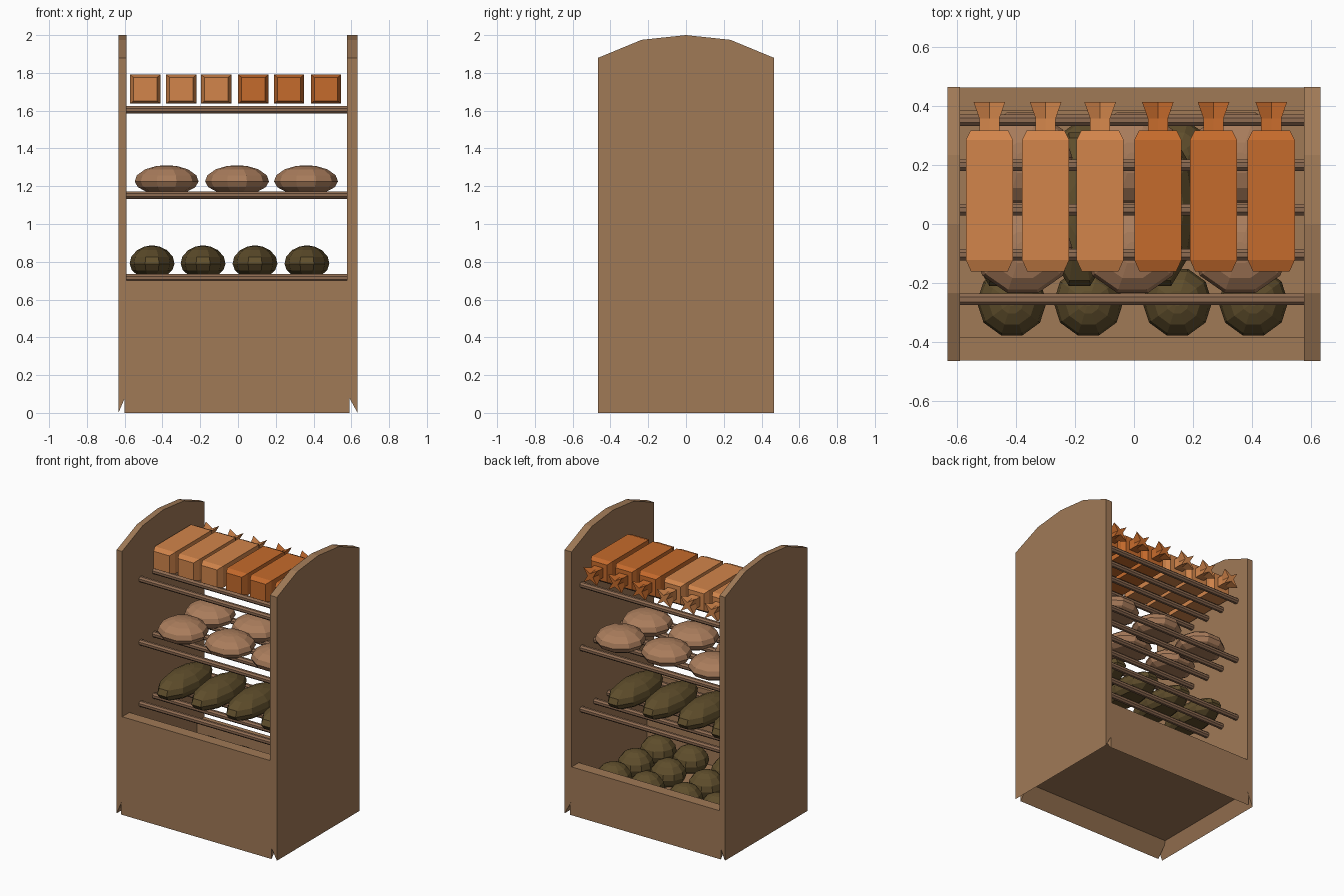
import bpy, bmesh, math

if "Cube" in bpy.data.objects:
    bpy.data.objects.remove(bpy.data.objects["Cube"])


def material(name, rgb):
    m = bpy.data.materials.new(name)
    m.diffuse_color = (*rgb, 1)
    m.use_nodes = True
    m.node_tree.nodes["Principled BSDF"].inputs["Base Color"].default_value = m.diffuse_color
    return m


WOOD = material("wood", (0.352, 0.192, 0.094))
ROD = material("rod_wood", (0.27, 0.147, 0.083))
TAN = material("tan_crust", (0.402, 0.205, 0.107))
RYE = material("dark_rye_crust", (0.115, 0.076, 0.025))
LIGHT = material("light_orange_bag", (0.645, 0.235, 0.07))
DARK = material("dark_orange_bag", (0.56, 0.145, 0.025))


def loft(name, rings, mat):
    """Skin a list of equal-length point rings, closed at both ends."""
    bm = bmesh.new()
    vs = [[bm.verts.new(p) for p in ring] for ring in rings]
    n = len(vs[0])
    for a, b in zip(vs, vs[1:]):
        for i in range(n):
            j = (i + 1) % n
            bm.faces.new((a[i], a[j], b[j], b[i]))
    bm.faces.new(vs[0])
    bm.faces.new(vs[-1])
    bmesh.ops.recalc_face_normals(bm, faces=bm.faces)
    me = bpy.data.meshes.new(name)
    bm.to_mesh(me)
    bm.free()
    me.materials.append(mat)
    ob = bpy.data.objects.new(name, me)
    bpy.context.collection.objects.link(ob)
    return ob


UNDER = 0.10  # height of the recessed underside

# Side panels with arched tops; the bottom edge slopes up on the inside
arch = [(0.465, 1.88), (0.235, 1.975), (0, 2.0), (-0.235, 1.975), (-0.465, 1.88)]
for name, x_out, x_in in (("left_side", -0.633, -0.59), ("right_side", 0.633, 0.578)):
    rings = [[(x, -0.465, z0), (x, 0.465, z0)] + [(x, y, z) for y, z in arch]
             for x, z0 in ((x_out, 0), (x_in, UNDER))]
    loft(name, rings, WOOD)

# Front and back boards of the bin
for name, s, top in (("front_board", -1, 0.70), ("back_board", 1, 0.345)):
    rings = [[(x, s * 0.464, 0), (x, s * 0.383, UNDER), (x, s * 0.383, top), (x, s * 0.464, top)]
             for x in (-0.60, 0.59)]
    loft(name, rings, WOOD)

# Bin floor
loft("bin_floor", [[(-0.6, -0.40, z), (0.59, -0.40, z), (0.59, 0.40, z), (-0.6, 0.40, z)]
                   for z in (UNDER, 0.17)], WOOD)

# Three shelves of five round rods
for shelf, z in (("lower", 0.715), ("middle", 1.153), ("upper", 1.604)):
    for k in range(5):
        y = -0.256 + 0.152 * k
        ring = [(y + 0.021 * math.cos(a), z + 0.021 * math.sin(a))
                for a in (math.tau * i / 8 + math.pi / 8 for i in range(8))]
        loft(f"{shelf}_shelf_rod", [[(x, *p) for p in ring] for x in (-0.60, 0.59)], ROD)


# Faceted loaf: rounded profile from flat base to small flat crown
LOAF = [(0.0, 0.66), (0.16, 0.90), (0.38, 1.0), (0.62, 0.93), (0.85, 0.67), (0.97, 0.34), (1.0, 0.12)]


def loaf(name, x, y, z, rx, ry, h, mat):
    angles = [math.tau * (i + 0.5) / 10 + math.pi / 2 for i in range(10)]
    loft(name, [[(x + rx * r * math.cos(a) / 0.97, y + ry * r * math.sin(a) / 0.97, z + h * t)
                 for a in angles] for t, r in LOAF], mat)


# Small buns in the bin
for y in (-0.265, -0.01, 0.235):
    for x in (-0.415, -0.155, 0.147, 0.405):
        loaf("bin_bun", x, y, 0.168, 0.115, 0.115, 0.165, RYE)

# Long rye loaves on the lower shelf
for x in (-0.455, -0.185, 0.09, 0.365):
    loaf("rye_loaf", x, 0.05, 0.73, 0.115, 0.265, 0.155, RYE)

# Two rows of round loaves on the middle shelf
for y in (-0.08, 0.225):
    for x in (-0.378, -0.005, 0.36):
        loaf("round_loaf", x, y, 1.173, 0.164, 0.157, 0.137, TAN)


# Bagged loaves on the upper shelf: square bag, gathered neck, star-shaped tail
def section(x, y, z, w, h, mid=1.0):
    pts = []
    for i, (sx, sz) in enumerate(((1, 0), (1, 1), (0, 1), (-1, 1), (-1, 0), (-1, -1), (0, -1), (1, -1))):
        k = mid if i % 2 == 0 else 1.0
        pts.append((x + sx * w * k, y, z + sz * h * k))
    return pts


for i, x in enumerate((-0.491, -0.30, -0.115, 0.081, 0.27, 0.466)):
    z = 1.714
    loft("bagged_loaf", [
        section(x, -0.162, z, 0.062, 0.062),
        section(x, -0.122, z, 0.08, 0.077),
        section(x, 0.285, z, 0.08, 0.077),
        section(x, 0.317, z, 0.064, 0.062),
        section(x, 0.318, z, 0.034, 0.034),
        section(x, 0.358, z, 0.034, 0.034, 0.85),
        section(x, 0.415, z, 0.054, 0.054, 0.4),
    ], LIGHT if i < 3 else DARK)
